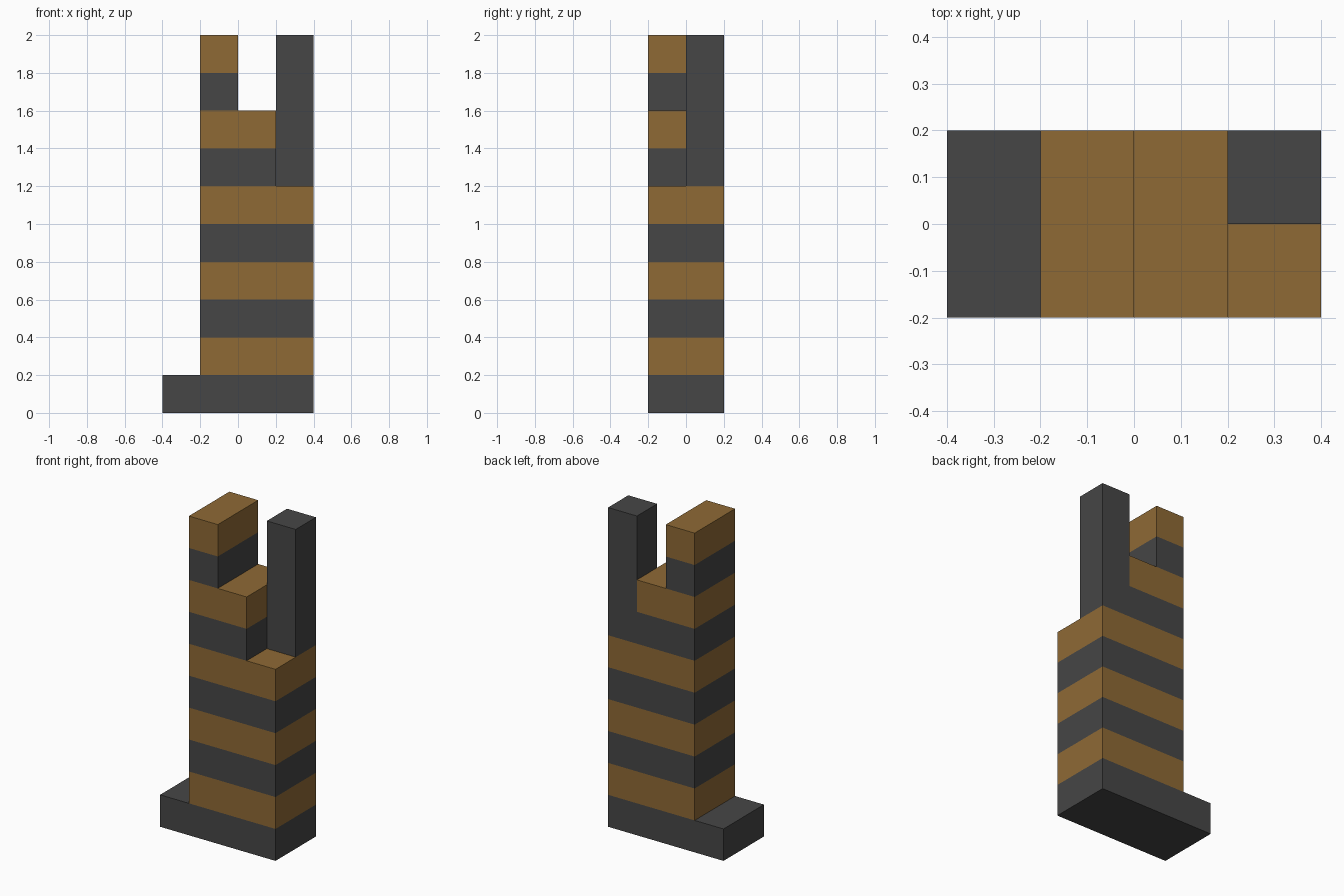
import bpy, bmesh, math
from mathutils import Vector

cube = bpy.data.objects.get("Cube")
if cube:
    bpy.data.objects.remove(cube, do_unlink=True)

STEP = 0.2    # stripe height and cell width
DEPTH = 0.4


def make_material(name, rgb):
    mat = bpy.data.materials.new(name)
    mat.use_nodes = True
    mat.diffuse_color = (*rgb, 1)
    mat.node_tree.nodes["Principled BSDF"].inputs["Base Color"].default_value = (*rgb, 1)
    return mat


charcoal = make_material("charcoal", (0.061, 0.061, 0.061))
ochre = make_material("ochre", (0.275, 0.144, 0.036))


def finish(name, bm, materials):
    mesh = bpy.data.meshes.new(name)
    bm.to_mesh(mesh)
    bm.free()
    for mat in materials:
        mesh.materials.append(mat)
    obj = bpy.data.objects.new(name, mesh)
    bpy.context.collection.objects.link(obj)


# Stepped tower: first and last cell column of each row, bottom to top
rows = [(-2, 2)] + [(-1, 2)] * 5 + [(-1, 1)] * 2 + [(-1, 0)] * 2
bm = bmesh.new()
for level, (start, end) in enumerate(rows):
    for col in range(start, end):
        corners = [(col, level), (col + 1, level), (col + 1, level + 1), (col, level + 1)]
        bm.faces.new([bm.verts.new((x * STEP, -DEPTH / 2, z * STEP)) for x, z in corners])
bmesh.ops.remove_doubles(bm, verts=bm.verts, dist=0.001)

# Pull the outline back into a closed solid
front = bm.faces[:]
back = bmesh.ops.extrude_face_region(bm, geom=front, use_keep_orig=True)["geom"]
bmesh.ops.translate(bm, verts=[v for v in back if isinstance(v, bmesh.types.BMVert)],
                    vec=Vector((0, DEPTH, 0)))
bmesh.ops.recalc_face_normals(bm, faces=bm.faces)

# Alternate stripes by height; ledges take the colour of the row below
for face in bm.faces:
    z = face.calc_center_median().z - 0.01 * face.normal.z
    face.material_index = math.floor(z / STEP) % 2
bmesh.ops.dissolve_limit(bm, angle_limit=0.01, verts=bm.verts, edges=bm.edges,
                         delimit={'MATERIAL'})
finish("striped_tower", bm, [charcoal, ochre])

# Plain post standing on the back corner of the lower ledge
bm = bmesh.new()
bmesh.ops.create_cube(bm, size=1)
bmesh.ops.scale(bm, verts=bm.verts, vec=(STEP, STEP, 0.8))
bmesh.ops.translate(bm, verts=bm.verts, vec=(0.3, 0.1, 1.6))
finish("corner_post", bm, [charcoal])
